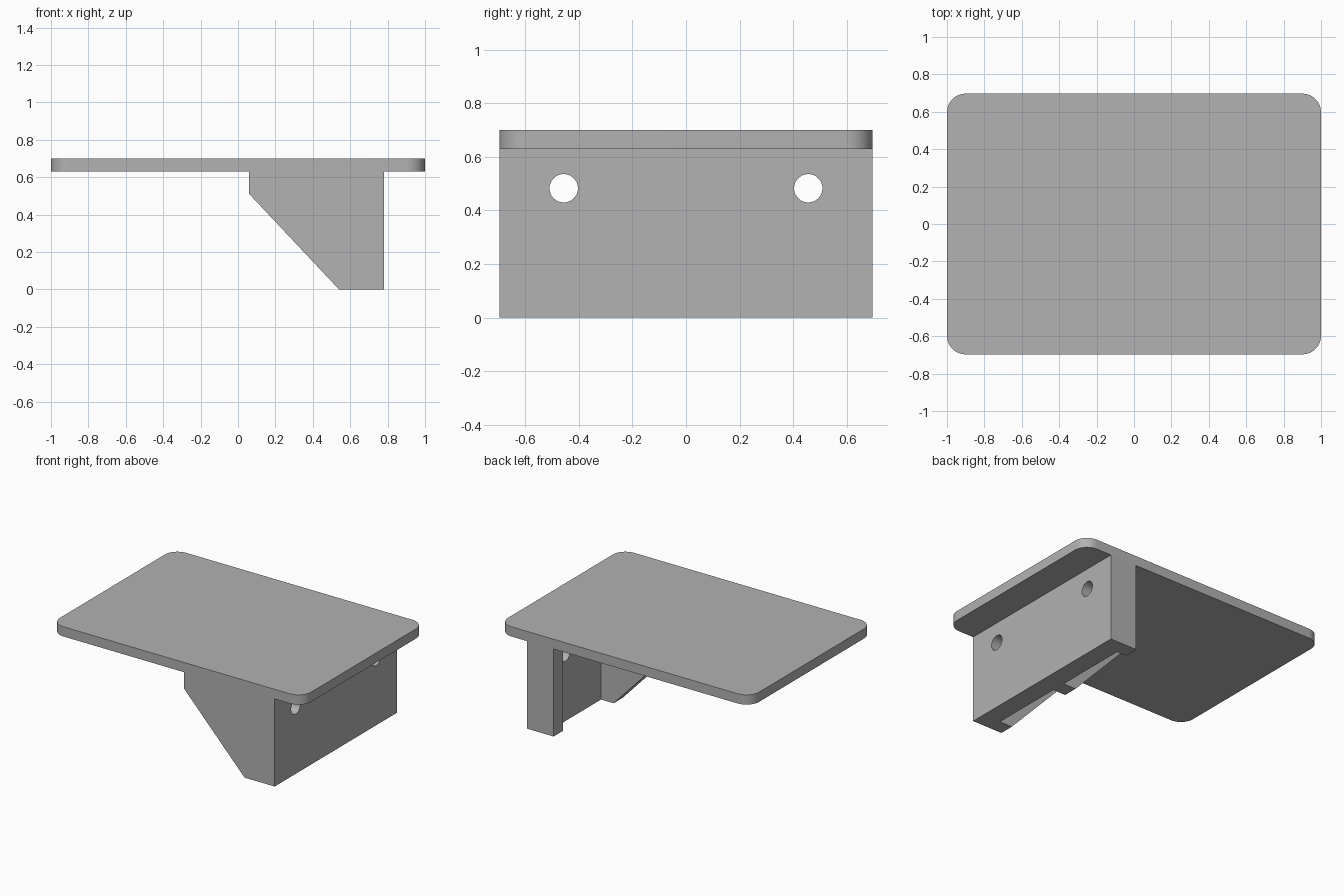
import bpy
import bmesh
import math
from mathutils import Vector

cube = bpy.data.objects.get("Cube")
if cube:
    bpy.data.objects.remove(cube, do_unlink=True)

# Main dimensions
HALF_X, HALF_Y = 1.0, 0.697
PLATE_LOW, PLATE_TOP = 0.63, 0.70
CORNER = 0.10
WALL_IN, WALL_OUT = 0.64, 0.78
RIB = 0.105
HOLE_Y, HOLE_Z, HOLE_R = 0.457, 0.483, 0.053

grey = bpy.data.materials.new("plain grey")
grey.use_nodes = True
colour = (0.445, 0.445, 0.445, 1.0)
grey.diffuse_color = colour
shader = next(n for n in grey.node_tree.nodes if n.type == "BSDF_PRINCIPLED")
shader.inputs["Base Color"].default_value = colour


def prism(name, outline, sweep):
    """Extrude a closed outline of 3D points along a vector."""
    bm = bmesh.new()
    face = bm.faces.new([bm.verts.new(p) for p in outline])
    swept = bmesh.ops.extrude_face_region(bm, geom=[face])["geom"]
    moved = [v for v in swept if isinstance(v, bmesh.types.BMVert)]
    bmesh.ops.translate(bm, verts=moved, vec=Vector(sweep))
    bmesh.ops.recalc_face_normals(bm, faces=bm.faces)
    mesh = bpy.data.meshes.new(name)
    bm.to_mesh(mesh)
    bm.free()
    mesh.materials.append(grey)
    obj = bpy.data.objects.new(name, mesh)
    bpy.context.collection.objects.link(obj)
    return obj


def smooth(obj):
    bpy.ops.object.select_all(action="DESELECT")
    obj.select_set(True)
    bpy.context.view_layer.objects.active = obj
    bpy.ops.object.shade_smooth_by_angle(angle=math.radians(30))


def side_prism(name, profile, y_low, y_high):
    """Sweep an x-z profile between two y positions."""
    return prism(name, [(x, y_low, z) for x, z in profile], (0, y_high - y_low, 0))


# Top plate with rounded corners
STEPS = 12
outline = []
for quarter, (sx, sy) in enumerate([(1, 1), (-1, 1), (-1, -1), (1, -1)]):
    for i in range(STEPS + 1):
        a = math.pi / 2 * (quarter + i / STEPS)
        outline.append((sx * (HALF_X - CORNER) + CORNER * math.cos(a),
                        sy * (HALF_Y - CORNER) + CORNER * math.sin(a),
                        PLATE_LOW))
smooth(prism("top_plate", outline, (0, 0, PLATE_TOP - PLATE_LOW)))

# Upright mounting wall
wall = side_prism("mounting_wall",
                  [(WALL_IN, 0), (WALL_OUT, 0), (WALL_OUT, PLATE_LOW), (WALL_IN, PLATE_LOW)],
                  -HALF_Y, HALF_Y)

# Two screw holes through the wall
for side in (-1, 1):
    circle = [(WALL_IN - 0.1,
               side * HOLE_Y + HOLE_R * math.cos(math.tau * i / 48),
               HOLE_Z + HOLE_R * math.sin(math.tau * i / 48)) for i in range(48)]
    cutter = prism("hole_cutter", circle, (WALL_OUT - WALL_IN + 0.2, 0, 0))
    cutter.hide_render = True
    cut = wall.modifiers.new("screw_hole", "BOOLEAN")
    cut.operation = "DIFFERENCE"
    cut.solver = "EXACT"
    cut.object = cutter
    bpy.context.view_layer.objects.active = wall
    bpy.ops.object.modifier_apply(modifier=cut.name)
    bpy.data.objects.remove(cutter, do_unlink=True)
smooth(wall)

# Sloped gussets under the plate, and the short straight rib at the back
gusset = [(WALL_IN, 0), (0.54, 0), (0.06, 0.51), (0.06, PLATE_LOW), (WALL_IN, PLATE_LOW)]
side_prism("front_gusset", gusset, -HALF_Y, -HALF_Y + RIB)
side_prism("middle_gusset", gusset, -RIB / 2, RIB / 2)
side_prism("back_rib",
           [(WALL_IN, 0), (0.566, 0), (0.566, PLATE_LOW), (WALL_IN, PLATE_LOW)],
           HALF_Y - RIB, HALF_Y)
